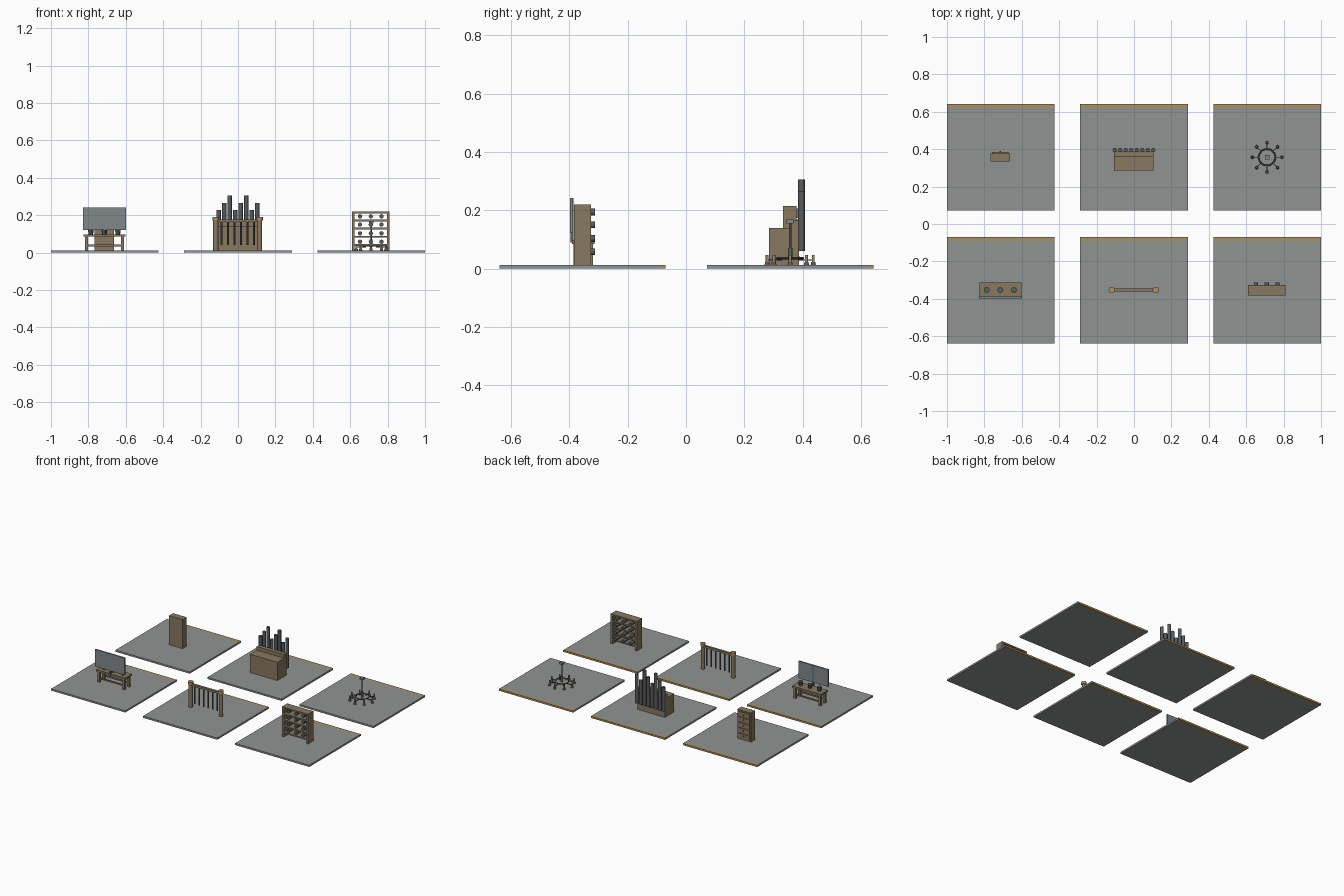
import bpy, math

if "Cube" in bpy.data.objects:
    bpy.data.objects.remove(bpy.data.objects["Cube"])

def mat(name, rgb):
    m = bpy.data.materials.new(name)
    m.diffuse_color = (*rgb, 1)
    m.use_nodes = True
    m.node_tree.nodes["Principled BSDF"].inputs["Base Color"].default_value = m.diffuse_color
    return m

STONE = mat("stone grey", (0.28, 0.295, 0.29))
WOOD = mat("brown wood", (0.25, 0.19, 0.12))
TAN = mat("tan wood", (0.40, 0.285, 0.14))
IRON = mat("dark iron", (0.10, 0.107, 0.115))
GLASS = mat("mirror glass", (0.22, 0.25, 0.26))
T = 0.012  # floor tile thickness

def finish(name, m):
    o = bpy.context.object
    o.name = name
    o.data.materials.append(m)
    return o

def box(name, x0, x1, y0, y1, z0, z1, m):
    bpy.ops.mesh.primitive_cube_add(size=1, location=((x0+x1)/2, (y0+y1)/2, (z0+z1)/2))
    o = finish(name, m)
    o.scale = (x1-x0, y1-y0, z1-z0)
    return o

def rod(name, x, y, z0, z1, r, m, r2=None, n=12):
    bpy.ops.mesh.primitive_cone_add(vertices=n, radius1=r, radius2=r if r2 is None else r2,
                                    depth=z1-z0, location=(x, y, (z0+z1)/2))
    return finish(name, m)

def rod_y(name, x, z, y0, y1, r, m):
    bpy.ops.mesh.primitive_cylinder_add(vertices=12, radius=r, depth=y1-y0,
                                        location=(x, (y0+y1)/2, z), rotation=(math.pi/2, 0, 0))
    return finish(name, m)

# Six floor tiles, each with a tan back border
for cx in (-0.7125, 0, 0.7125):
    for cy in (-0.355, 0.357):
        box("floor_tile", cx-0.2875, cx+0.2875, cy-0.285, cy+0.263, 0, T, STONE)
        box("tile_border", cx-0.2875, cx+0.2875, cy+0.263, cy+0.285, 0, T, TAN)

# Chest of drawers, opening toward the back
box("chest_body", -0.768, -0.662, 0.333, 0.378, T, 0.215, WOOD)
for i in range(5):
    z = 0.022 + i*0.038
    box("drawer_front", -0.76, -0.67, 0.378, 0.384, z, z+0.032, WOOD)
    rod_y("drawer_knob", -0.715, z+0.016, 0.384, 0.389, 0.005, IRON)

# Pipe instrument: case, raised back, pipes
box("organ_case", -0.108, 0.105, 0.285, 0.36, T, 0.14, WOOD)
box("organ_riser", -0.108, 0.105, 0.36, 0.388, T, 0.165, WOOD)
for i in range(8):
    top = (0.228, 0.266, 0.306)[i % 3]
    rod("organ_pipe", -0.103 + i*0.0294, 0.396, 0.06, top, 0.0115, IRON)

# Chandelier: ring, spokes, stem, candles
cx, cy = 0.7115, 0.357
bpy.ops.mesh.primitive_torus_add(major_radius=0.044, minor_radius=0.004, major_segments=32,
                                 minor_segments=8, location=(cx, cy, 0.036))
finish("chandelier_ring", IRON)
rod("chandelier_stem", cx, cy, 0.03, 0.16, 0.004, IRON)
rod("chandelier_hub", cx, cy, 0.03, 0.07, 0.008, IRON)
box("chandelier_canopy", cx-0.012, cx+0.012, cy-0.012, cy+0.012, 0.155, 0.169, GLASS)
for i in range(8):
    a = i*math.pi/4
    dx, dy = math.cos(a), math.sin(a)
    arm = box("chandelier_arm", -0.02, 0.02, -0.002, 0.002, 0.024, 0.028, IRON)
    arm.location = (cx+0.06*dx, cy+0.06*dy, 0.03)
    arm.rotation_euler.z = a
    rod("candle_cup", cx+0.079*dx, cy+0.079*dy, T, 0.022, 0.009, IRON, 0.007)
    rod("candle", cx+0.079*dx, cy+0.079*dy, 0.022, 0.047, 0.005, TAN)

# Dressing table: top, legs, lower rails, bowls, mirror
box("table_top", -0.826, -0.602, -0.39, -0.313, 0.085, 0.098, WOOD)
for x in (-0.811, -0.617):
    for y in (-0.377, -0.326):
        box("table_leg", x-0.008, x+0.008, y-0.008, y+0.008, T, 0.085, WOOD)
for y in (-0.377, -0.326):
    box("table_rail", -0.811, -0.617, y-0.004, y+0.004, 0.033, 0.043, WOOD)
for i in range(3):
    rod("bowl", -0.787 + i*0.0725, -0.353, 0.098, 0.126, 0.012, IRON, 0.016, 8)
box("mirror", -0.829, -0.60, -0.398, -0.388, 0.122, 0.242, GLASS)
box("mirror_post", -0.717, -0.709, -0.396, -0.386, 0.09, 0.24, IRON)

# Railing: posts with round caps, handrail, balusters
for x in (-0.119, 0.116):
    rod("railing_post", x, -0.353, T, 0.175, 0.0135, WOOD)
    rod("post_cap", x, -0.353, 0.172, 0.191, 0.017, TAN)
box("handrail", -0.117, 0.115, -0.361, -0.345, 0.164, 0.178, WOOD)
for i in range(6):
    rod("baluster", -0.088 + i*0.0348, -0.353, 0.04, 0.166, 0.0045, IRON, n=8)

# Bottle rack: sides, shelves, bottles lying front to back
for x in (0.609, 0.797):
    box("rack_side", x, x+0.014, -0.383, -0.325, T, 0.22, WOOD)
for i in range(5):
    z = 0.036 + i*0.0435
    box("rack_shelf", 0.609, 0.811, -0.383, -0.325, z, z+0.01, WOOD)
for x in (0.652, 0.71, 0.767):
    for z in (0.058, 0.103, 0.15, 0.194):
        rod_y("bottle", x, z, -0.376, -0.312, 0.0115, IRON)

# Smooth the round parts, keep the edges sharp
bpy.ops.object.select_all(action='SELECT')
bpy.ops.object.shade_smooth_by_angle(angle=math.radians(35))
